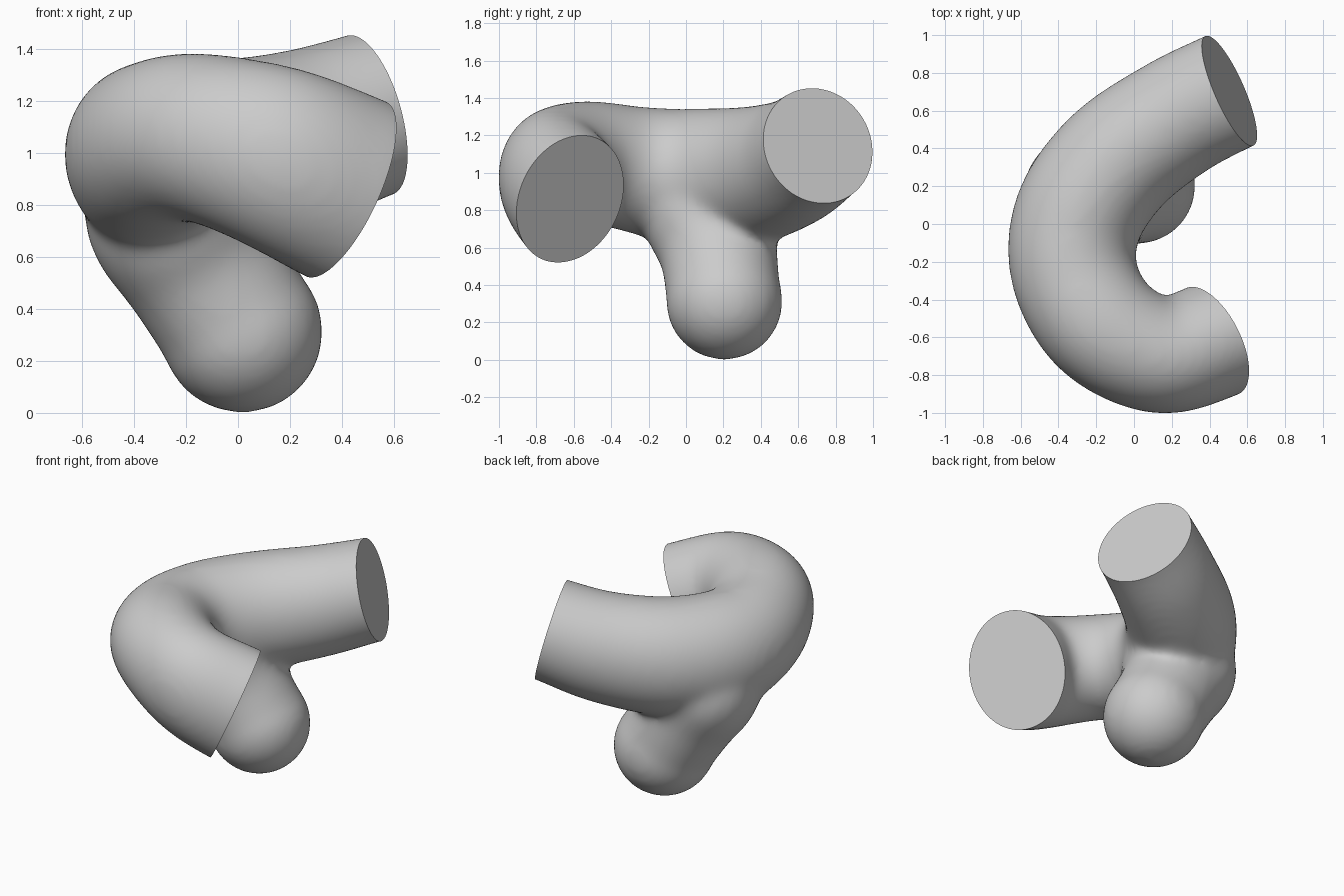
import bpy
import bmesh
from math import cos, sin, tau
from mathutils import Vector

if "Cube" in bpy.data.objects:
    bpy.data.objects.remove(bpy.data.objects["Cube"])

grey = bpy.data.materials.new("soft_grey")
grey.use_nodes = True
grey.diffuse_color = (0.6, 0.6, 0.6, 1)
grey.node_tree.nodes["Principled BSDF"].inputs["Base Color"].default_value = (0.6, 0.6, 0.6, 1)


def activate(obj):
    bpy.ops.object.select_all(action="DESELECT")
    obj.select_set(True)
    bpy.context.view_layer.objects.active = obj


def smooth_path(points, steps=8):
    """Catmull-Rom samples through the points, ends included."""
    p = [Vector(q) for q in points]
    p = [2 * p[0] - p[1]] + p + [2 * p[-1] - p[-2]]
    out = []
    for a, b, c, d in zip(p, p[1:], p[2:], p[3:]):
        for i in range(steps):
            t = i / steps
            out.append(b + (c - a) * (t / 2) + (2 * a - 5 * b + 4 * c - d) * (t * t / 2)
                       + (3 * b - a - 3 * c + d) * (t ** 3 / 2))
    return out + [p[-2]]


def tube(name, points, sides=48):
    """Capped oval tube; each point is x, y, z, half width, half height."""
    path = smooth_path(points)
    bm = bmesh.new()
    rings = []
    for i, q in enumerate(path):
        ahead, behind = path[min(i + 1, len(path) - 1)], path[max(i - 1, 0)]
        along = (ahead.to_3d() - behind.to_3d()).normalized()
        side = along.cross(Vector((0, 0, 1))).normalized()
        up = side.cross(along)
        rings.append([bm.verts.new(q.to_3d() + side * (q[3] * cos(tau * k / sides))
                                   + up * (q[4] * sin(tau * k / sides))) for k in range(sides)])
    for r, s in zip(rings, rings[1:]):
        for k in range(sides):
            n = (k + 1) % sides
            bm.faces.new((r[k], r[n], s[n], s[k]))
    bm.faces.new(rings[0])
    bm.faces.new(rings[-1])
    bmesh.ops.recalc_face_normals(bm, faces=bm.faces)
    mesh = bpy.data.meshes.new(name)
    bm.to_mesh(mesh)
    bm.free()
    obj = bpy.data.objects.new(name, mesh)
    bpy.context.collection.objects.link(obj)
    return obj


# Open ends of the main tube: centre, outward direction
back_end, back_dir = Vector((0.505, 0.705, 1.145)), Vector((0.89, 0.39, 0.25)).normalized()
front_end, front_dir = Vector((0.415, -0.62, 0.86)), Vector((0.82, 0.41, -0.4)).normalized()

# Main bent tube, running past both ends so they can be trimmed flat
body = tube("bent_tube", [
    (*(back_end + back_dir * 0.2), 0.32, 0.32),
    (*back_end, 0.32, 0.32),
    (0.22, 0.56, 1.05, 0.325, 0.345),
    (-0.09, 0.335, 0.985, 0.34, 0.37),
    (-0.29, 0.05, 0.97, 0.345, 0.375),
    (-0.32, -0.25, 1.015, 0.335, 0.34),
    (-0.165, -0.54, 1.06, 0.325, 0.325),
    (0.135, -0.695, 0.985, 0.31, 0.355),
    (*front_end, 0.315, 0.375),
    (*(front_end + front_dir * 0.2), 0.31, 0.375),
])

# Side lobe: flared root and rounded tip
neck = tube("lobe_neck", [
    (0.02, 0.205, 0.31, 0.305, 0.305),
    (-0.135, 0.175, 0.56, 0.315, 0.315),
    (-0.25, 0.13, 0.76, 0.36, 0.335),
    (-0.33, 0.08, 0.98, 0.28, 0.28),
])
bpy.ops.mesh.primitive_uv_sphere_add(segments=48, ring_count=24, radius=0.314, location=(0.015, 0.205, 0.312))
tip = bpy.context.object

# Fuse the parts into one smoothly blended skin
activate(body)
neck.select_set(True)
tip.select_set(True)
bpy.ops.object.join()
remesh = body.modifiers.new("fuse", "REMESH")
remesh.mode = "VOXEL"
remesh.voxel_size = 0.022
blend = body.modifiers.new("blend", "SMOOTH")
blend.factor, blend.iterations = 0.5, 36

# Trim both ends flat
cutters = []
for end, direction in ((back_end, back_dir), (front_end, front_dir)):
    bpy.ops.mesh.primitive_cylinder_add(vertices=32, radius=0.48, depth=0.4, location=end + direction * 0.2,
                                        rotation=direction.to_track_quat("Z", "Y").to_euler())
    cutter = bpy.context.object
    cutter.name = "end_cutter"
    cutter.hide_render = True
    cutters.append(cutter)
    trim = body.modifiers.new("trim", "BOOLEAN")
    trim.operation, trim.object, trim.solver = "DIFFERENCE", cutter, "EXACT"
activate(body)
bpy.ops.object.convert(target="MESH")
body = bpy.context.object
for cutter in cutters:
    bpy.data.objects.remove(cutter)

# Finish: one colour, smooth skin with crisp end rims
body.name = "branched_tube"
body.data.materials.clear()
body.data.materials.append(grey)
activate(body)
bpy.ops.object.shade_smooth_by_angle(angle=0.7)
